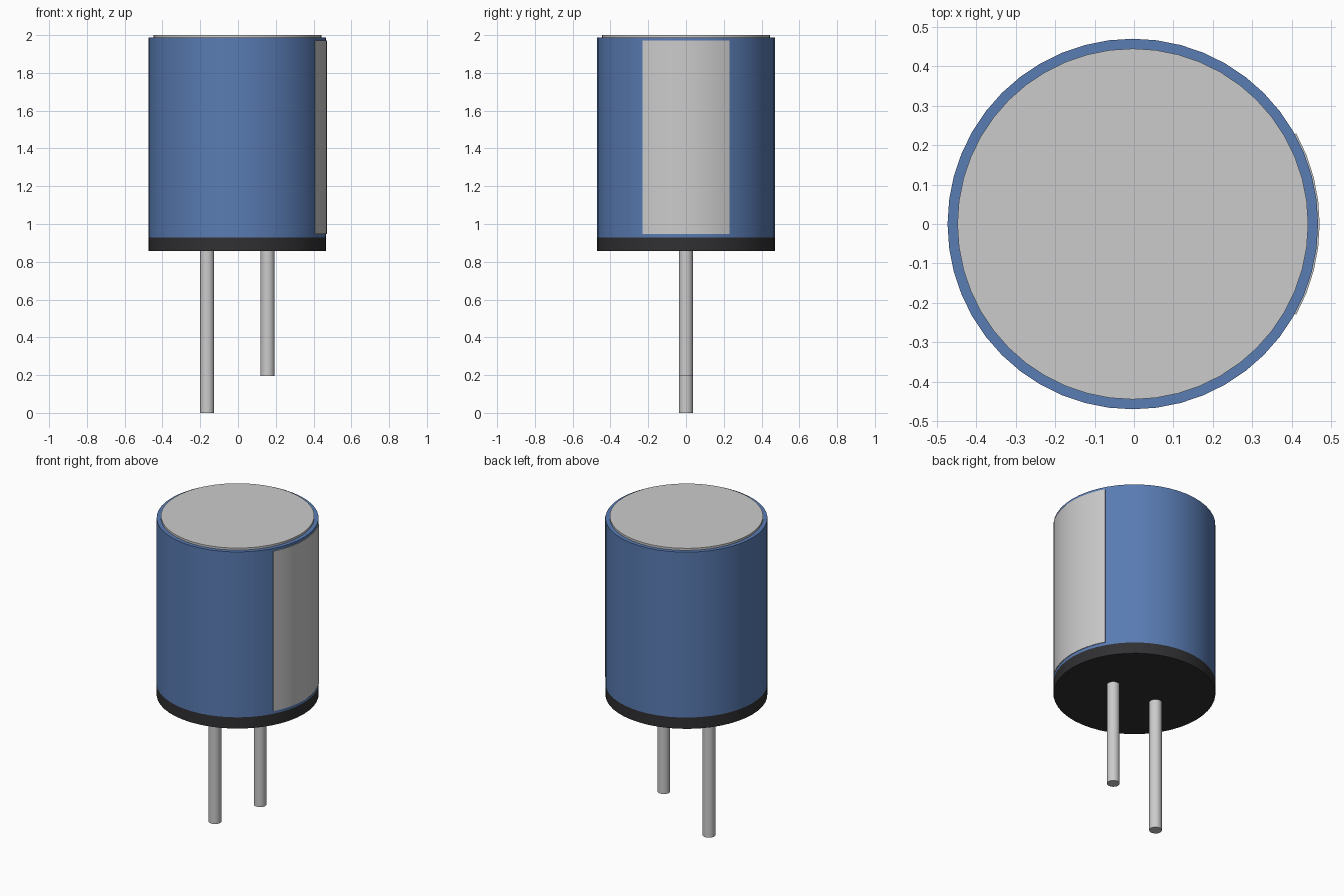
import bpy, bmesh
from math import sin, cos, radians, pi

if "Cube" in bpy.data.objects:
    bpy.data.objects.remove(bpy.data.objects["Cube"])

CX = -0.003   # body axis, offset by the raised stripe
SEG = 48


def material(name, rgb):
    m = bpy.data.materials.new(name)
    m.diffuse_color = (*rgb, 1)
    m.use_nodes = True
    m.node_tree.nodes["Principled BSDF"].inputs["Base Color"].default_value = m.diffuse_color
    return m


def finish(name, bm, mat=None):
    bmesh.ops.recalc_face_normals(bm, faces=bm.faces[:])
    me = bpy.data.meshes.new(name)
    bm.to_mesh(me)
    bm.free()
    ob = bpy.data.objects.new(name, me)
    bpy.context.collection.objects.link(ob)
    if mat:
        me.materials.append(mat)
    bpy.ops.object.select_all(action='DESELECT')
    ob.select_set(True)
    bpy.context.view_layer.objects.active = ob
    bpy.ops.object.shade_smooth_by_angle(angle=radians(30))
    return ob


def cylinder(name, x, r, z0, z1, seg, mat=None):
    bm = bmesh.new()
    bmesh.ops.create_cone(bm, cap_ends=True, segments=seg, radius1=r, radius2=r, depth=z1 - z0)
    bmesh.ops.translate(bm, verts=bm.verts, vec=(x, 0, (z0 + z1) / 2))
    return finish(name, bm, mat)


blue = material("sleeve_blue", (0.1, 0.2, 0.45))
black = material("rubber_black", (0.03, 0.03, 0.033))

# Can: rubber base, coloured sleeve, raised metal lid
cylinder("rubber_base", CX, 0.47, 0.856, 0.928, SEG, black)
cylinder("sleeve", CX, 0.47, 0.928, 1.987, SEG, blue)
cylinder("metal_lid", CX, 0.445, 1.987, 2.0, SEG)

# Wire leads, the one on the stripe side is shorter
for name, side, bottom in (("long_lead", -1, 0.0), ("short_lead", 1, 0.194)):
    cylinder(name, CX + side * 0.16, 0.037, bottom, 0.86, 24)

# Polarity stripe: thin curved patch on the +x side
bm = bmesh.new()
half, steps = radians(29), 8
rings = []
for i in range(steps + 1):
    a = -half + 2 * half * i / steps
    rings.append([bm.verts.new((CX + r * cos(a), r * sin(a), z))
                  for r, z in ((0.468, 0.947), (0.474, 0.947), (0.474, 1.971), (0.468, 1.971))])
for a, b in zip(rings, rings[1:]):
    for k in range(4):
        bm.faces.new((a[k], b[k], b[(k + 1) % 4], a[(k + 1) % 4]))
bm.faces.new(rings[0])
bm.faces.new(rings[-1])
finish("polarity_stripe", bm)
